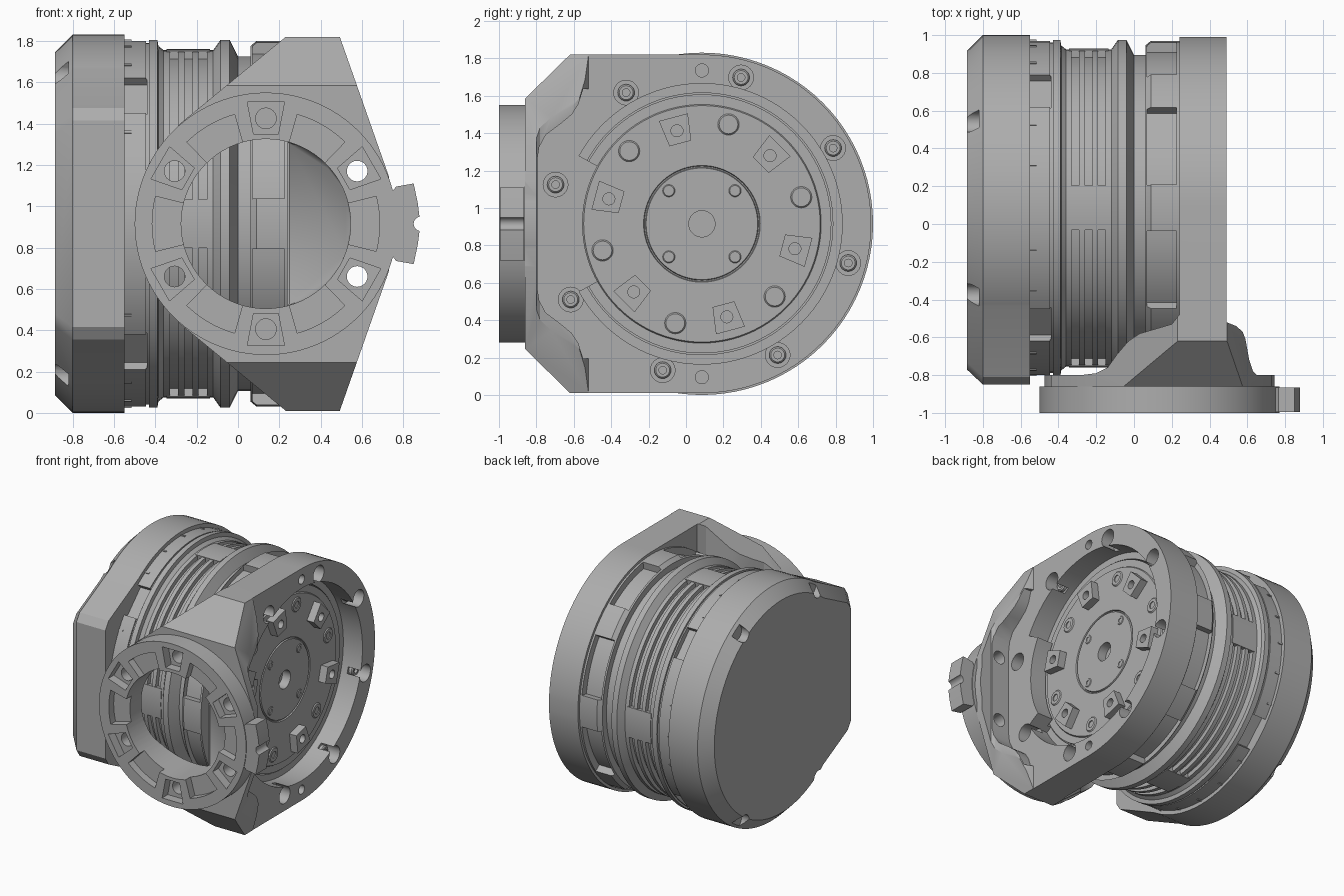
import bpy, bmesh, math
from math import sin, cos, radians

if "Cube" in bpy.data.objects:
    bpy.data.objects.remove(bpy.data.objects["Cube"])

grey = bpy.data.materials.new("satin grey")
grey.use_nodes = True
COL = (0.42, 0.42, 0.42, 1)
grey.diffuse_color = COL
grey.node_tree.nodes["Principled BSDF"].inputs["Base Color"].default_value = COL

CY, CZ = 0.085, 0.915      # motor axis, along x
FX = 0.135                 # flange axis, along y, same height
DISC = 0.345               # output face, set back inside the bracket


def finish(name, bm):
    bmesh.ops.recalc_face_normals(bm, faces=bm.faces)
    me = bpy.data.meshes.new(name)
    bm.to_mesh(me)
    bm.free()
    me.materials.append(grey)
    ob = bpy.data.objects.new(name, me)
    bpy.context.collection.objects.link(ob)
    return ob


def prism(name, pts, axis, a, b):
    """Extrude a 2D outline from a to b along an axis."""
    def place(p, d):
        return {"x": (d, *p), "y": (p[0], d, p[1]), "z": (*p, d)}[axis]
    bm = bmesh.new()
    lo = [bm.verts.new(place(p, a)) for p in pts]
    hi = [bm.verts.new(place(p, b)) for p in pts]
    bm.faces.new(lo)
    bm.faces.new(hi)
    for i in range(len(pts)):
        j = (i + 1) % len(pts)
        bm.faces.new((lo[i], lo[j], hi[j], hi[i]))
    return finish(name, bm)


def hull(name, points):
    bm = bmesh.new()
    for p in points:
        bm.verts.new(p)
    res = bmesh.ops.convex_hull(bm, input=bm.verts)
    inner = {v for v in res["geom_interior"] if isinstance(v, bmesh.types.BMVert)}
    bmesh.ops.delete(bm, geom=list(inner), context="VERTS")
    return finish(name, bm)


def lathe(name, profile, y=CY, z=CZ, n=96):
    """Turn (x, radius) points about a line parallel to x."""
    bm = bmesh.new()
    rings = []
    for x, r in profile:
        k = n if r > 0 else 1
        rings.append([bm.verts.new((x, y + r * cos(math.tau * i / n), z + r * sin(math.tau * i / n)))
                      for i in range(k)])
    for p, q in zip(rings, rings[1:]):
        for i in range(n):
            j = (i + 1) % n
            f = [p[i % len(p)], p[j % len(p)], q[j % len(q)], q[i % len(q)]]
            bm.faces.new(list(dict.fromkeys(f)))
    return finish(name, bm)


def polar(u, v, r, deg):
    return (u + r * cos(radians(deg)), v + r * sin(radians(deg)))


def circle(u, v, r, n=24):
    return [polar(u, v, r, 360 * i / n) for i in range(n)]


def sector(u, v, r0, r1, a0, a1, n=10):
    steps = [a0 + (a1 - a0) * i / n for i in range(n + 1)]
    return [polar(u, v, r1, a) for a in steps] + [polar(u, v, r0, a) for a in reversed(steps)]


def trapezoid(u, v, deg, r0, r1, w0, w1):
    c, s = cos(radians(deg)), sin(radians(deg))
    return [(u + r * c - w * s, v + r * s + w * c)
            for r, w in ((r0, -w0), (r1, -w1), (r1, w1), (r0, w0))]


def combine(ob, tool, op="DIFFERENCE"):
    mod = ob.modifiers.new("bool", "BOOLEAN")
    mod.operation, mod.solver, mod.object = op, "EXACT", tool
    bpy.context.view_layer.objects.active = ob
    bpy.ops.object.modifier_apply(modifier=mod.name)
    bpy.data.objects.remove(tool)


def cut(ob, pts, axis, a, b):
    combine(ob, prism("cutter", pts, axis, a, b))


def mirrored(half):
    """Complete an outline given its upper half as (u, height above axis)."""
    return [(u, CZ + h) for u, h in half] + [(u, CZ - h) for u, h in reversed(half)]


def screw(name, y, z, x, r):
    lathe(name, [(x - 0.06, 0), (x - 0.06, r), (x - 0.008, r), (x, r - 0.008), (x, r * 0.45),
                 (x - 0.02, r * 0.45), (x - 0.02, 0)], y, z, 24)


# Motor: rear cap with a flat towards the front and four screw notches
cap = lathe("rear_cap", [(-0.885, 0), (-0.885, 0.83), (-0.80, 0.915), (-0.55, 0.915), (-0.55, 0)])
flat = [(-0.85, 0.5), (-0.81, 0.56), (-0.43, 0.755), (0.1, 0.755)]
combine(cap, hull("cap_flat", [(x, y + d, z - s * d * 0.8)
                               for x, d in ((-0.885, 0.08), (-0.80, 0), (-0.55, 0))
                               for s in (1, -1) for y, z in [(u, CZ + s * h) for u, h in flat]]), "UNION")
for a in (58, 122, 238, 302):
    cut(cap, circle(*polar(CY, CZ, 0.86, a), 0.055), "x", -1, -0.82)
    cut(cap, trapezoid(CY, CZ, a, 0.86, 1, 0.055, 0.055), "x", -1, -0.82)

# Motor: collar, grooved barrel, neck and front flange
barrel = [(-0.56, 0), (-0.56, 0.885), (-0.445, 0.885), (-0.445, 0.875), (-0.43, 0.875), (-0.43, 0.89),
          (-0.39, 0.89), (-0.385, 0.86), (-0.36, 0.84)]
for x in (-0.33, -0.26, -0.19):
    barrel += [(x, 0.84), (x, 0.805), (x + 0.04, 0.805), (x + 0.04, 0.84)]
barrel += [(-0.12, 0.84), (-0.085, 0.89), (-0.04, 0.89), (0, 0.81), (0.06, 0.81), (0.06, 0.86),
           (0.09, 0.885), (0.24, 0.885), (0.24, 0)]
body = lathe("motor_body", barrel)
for k in range(4):
    cut(body, trapezoid(CY, CZ, 45 + 90 * k, 0.83, 1, 0.12, 0.12), "x", -0.553, -0.44)
for k in range(8):
    cut(body, sector(CY, CZ, 0.83, 1, 45 * k + 8, 45 * k + 37), "x", 0.07, 0.225)
for k in range(4):
    prism("groove_bridge", sector(CY, CZ, 0.78, 0.845, 90 * k - 8, 90 * k + 8), "x", -0.345, -0.135)
for k in range(24):
    if k % 6 != 3:
        prism("index_tick", sector(CY, CZ, 0.87, 0.891, 15 * k - 0.4, 15 * k + 0.4, 1), "x", -0.55, -0.515)

# Output disc with drive pads and screws
lathe("output_disc", [(0.2, 0), (0.2, 0.692), (DISC - 0.01, 0.692), (DISC - 0.01, 0.638), (DISC, 0.632),
                      (DISC, 0.312), (DISC - 0.01, 0.308), (DISC - 0.01, 0.302), (DISC, 0.298),
                      (DISC, 0.07), (DISC - 0.07, 0.07), (DISC - 0.07, 0)])
for k in range(6):
    a = 45 + 60 * k
    pad = prism("drive_pad", trapezoid(CY, CZ, a, 0.445, 0.59, 0.06, 0.08), "x", DISC - 0.03, DISC + 0.06)
    cut(pad, circle(*polar(CY, CZ, 0.515, a), 0.032), "x", DISC + 0.01, 0.6)
    screw("disc_screw", *polar(CY, CZ, 0.55, a - 30), DISC + 0.007, 0.058)
for k in range(4):
    screw("hub_screw", *polar(CY, CZ, 0.25, 45 + 90 * k), DISC + 0.005, 0.036)

# Bracket: plan outline trimmed by its side and front outlines
right_web = [(0.49, -0.52), (0.54, -0.54), (0.575, -0.57), (0.59, -0.61), (0.61, -0.72), (0.63, -0.78), (0.65, -0.8)]
left_web = [(-0.28, -0.8), (-0.2, -0.79), (-0.14, -0.76), (-0.09, -0.69), (-0.03, -0.62),
            (0.03, -0.58), (0.2, -0.53), (0.24, -0.48)]
bracket = prism("bracket", [(0.24, 1.1), (0.49, 1.1)] + right_web +
                [(0.73, -0.8), (0.73, -0.9), (-0.44, -0.9), (-0.44, -0.8)] + left_web, "z", -0.1, 2)
side = [(-0.86, 0.67), (-0.62, 0.905)] + [polar(CY, 0, 0.905, 90 - 3 * i) for i in range(30)]
combine(bracket, prism("side_trim", mirrored(side), "x", -1, 1), "INTERSECT")
front = [(-0.45, 0.22), (-0.28, 0.485), (0.24, 0.912), (0.49, 0.912), (0.73, 0.23)]
combine(bracket, prism("front_trim", mirrored(front), "y", -1.2, 1.2), "INTERSECT")
cut(bracket, circle(CY, CZ, 0.895, 96), "x", -1, 0.24)
hollow = [(-0.795, 0.34), (-0.785, 0.41), (-0.75, 0.475), (-0.67, 0.535), (-0.61, 0.585),
          (-0.575, 0.64), (-0.55, 0.72), (-0.4, 0.72)]
cut(bracket, mirrored(hollow), "x", 0.49, 1)

# Bracket: front flange and locating tab
flange = prism("flange", circle(FX, CZ, 0.635, 96), "y", -1, -0.86)
combine(flange, prism("step", circle(FX, CZ, 0.61, 96), "y", -0.9, -0.8), "UNION")
tab = [(0.7, 0.16), (0.75, 0.16), (0.765, 0.18), (0.85, 0.195), (0.87, 0.1), (0.88, 0.02)]
combine(flange, prism("tab", mirrored(tab), "y", -0.995, -0.865), "UNION")
cut(flange, circle(0.885, CZ, 0.035), "y", -1.1, -0.8)
combine(bracket, flange, "UNION")

# Bracket: bore, closing in a bowl against the side plate
bowl = [(-1.1, 0.6), (-0.88, 0.6), (-0.85, 0.52), (-0.82, 0.44), (-0.78, 0.34), (-0.7, 0.25)]
combine(bracket, hull("bowl", [(min(x, lim), y, z) for y, lim in bowl for x, z in circle(FX, CZ, 0.41, 72)]))
for k in range(6):
    a = 30 + 60 * k
    cut(bracket, sector(FX, CZ, 0.3, 0.55, a + 16, a + 44), "y", -1.1, -0.94)
    cut(bracket, trapezoid(FX, CZ, a, 0.435, 0.59, 0.06, 0.09), "y", -1.1, -0.93)
    cut(bracket, circle(*polar(FX, CZ, 0.51, a), 0.05), "y", -1, -0.82 if a in (90, 270) else -0.5)

# Bracket: disc opening with an overhanging lip at the front, counterbores and dowel holes
cut(bracket, circle(CY, CZ, 0.638, 96), "x", 0.1, 0.7)
cut(bracket, circle(CY, CZ, 0.7, 96), "x", 0.1, DISC + 0.01)
cut(bracket, sector(CY, CZ, 0.6, 0.75, -151, 151, 80), "x", DISC - 0.02, 0.7)
for k in range(8):
    y, z = polar(CY, CZ, 0.81, 30 + 45 * k)
    cut(bracket, circle(y, z, 0.066), "x", 0.38, 0.8)
    screw("rim_screw", y, z, 0.41, 0.045)
for s in (1, -1):
    cut(bracket, circle(CY, CZ + s * 0.82, 0.035), "x", 0.2, 0.7)

# Smooth the curved walls and keep hard edges
for ob in bpy.context.collection.objects:
    if ob.type == "MESH" and grey.name in ob.data.materials:
        for o in bpy.context.selected_objects:
            o.select_set(False)
        ob.select_set(True)
        bpy.context.view_layer.objects.active = ob
        bpy.ops.object.shade_smooth_by_angle(angle=radians(25))
